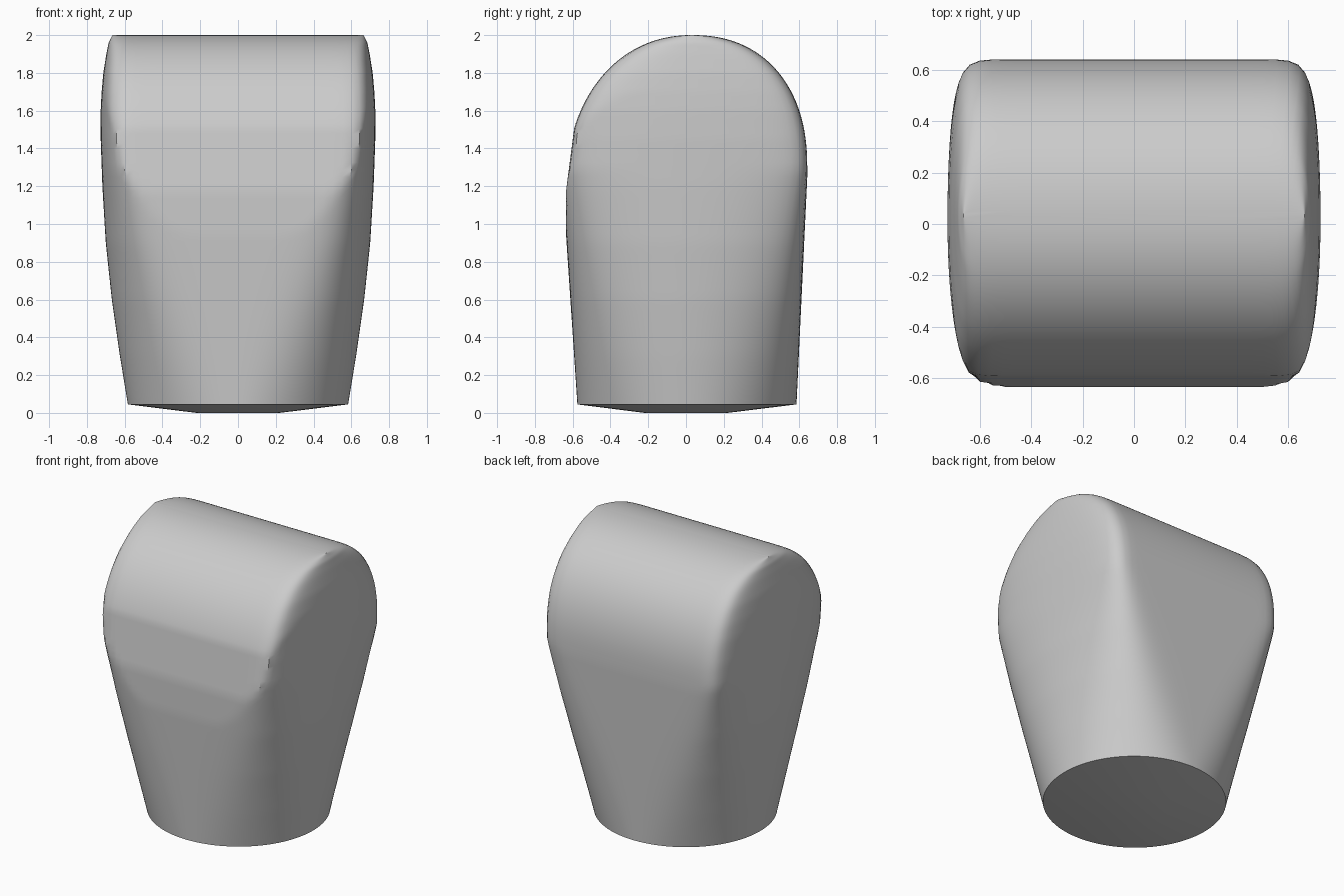
import bpy, bmesh, math

if "Cube" in bpy.data.objects:
    bpy.data.objects.remove(bpy.data.objects["Cube"])

RAYS = 144
BASE = 0.045          # height of the base rim
END_D = 0.92          # corner fullness of the broad upper section
FRONT_D = 0.88        # corner fullness of the front of the lower stem


def lerp_table(table, z):
    for (z0, a), (z1, b) in zip(table, table[1:]):
        if z <= z1:
            return a + (b - a) * (z - z0) / (z1 - z0)
    return table[-1][1]


# half width by height
WIDTH = [(0.045, .583), (.3, .625), (.6, .668), (.9, .70), (1.2, .718), (1.45, .727),
         (1.6, .727), (1.7, .722), (1.8, .713), (1.9, .697), (1.96, .685), (2.0, .665)]


def dome(z, zc, rz, ry, p):
    """Half depth of the rounded top at height z."""
    u = min(1, max(0, (z - zc) / rz))
    return ry * (1 - u ** p) ** (1 / p)


def stem_front(z):
    return -0.575 - 0.067 * (z - BASE)


def front(z):
    slope = -0.645 + 0.13 * (z - 1.1)
    return max(stem_front(z), slope, 0.03 - dome(z, 1.2, 0.8, 0.665, 2.12))


def back(z):
    stem = 0.585 + 0.057 * min(1, (z - BASE) / 1.2)
    return min(stem, 0.03 + dome(z, 1.3, 0.7, 0.612, 2.25))


def exponent(d):
    return math.log(1 - d * d) / math.log(d)


def section(z):
    """Outline at height z: round at the base, a bowed rounded block above."""
    w, f, b = lerp_table(WIDTH, z), front(z), back(z)
    mid, half = (f + b) / 2, (b - f) / 2
    s = min(1, (z - BASE) / 1.25)
    n_back = exponent(.7072 + (END_D - .7072) * s)
    n_front = exponent(.7072 + (FRONT_D - .7072) * s)
    n_cap = exponent(END_D)
    fl = stem_front(z)

    def inside(x, y):
        t = (y - mid) / half
        ax = abs(x) / w
        if y >= mid:
            return ax ** n_back + t * t < 1
        if z > 1.1 and ax ** n_cap + t * t >= 1:
            return False
        tl = (y - mid) / (mid - fl)
        return y > f and ax ** n_front + tl * tl < 1

    ring = []
    for i in range(RAYS):
        a = 2 * math.pi * i / RAYS
        dx, dy = w * math.cos(a), half * math.sin(a)
        lo, hi = 0.0, 1.6
        for _ in range(22):
            m = (lo + hi) / 2
            if inside(dx * m, mid + dy * m):
                lo = m
            else:
                hi = m
        ring.append((dx * lo, mid + dy * lo, z))
    return ring


# heights, packed closer together towards the rounded top
heights = [BASE + (1.4 - BASE) * i / 36 for i in range(36)]
heights += [1.4 + 0.5998 * math.sin(math.pi / 2 * i / 36) for i in range(37)]

bm = bmesh.new()
# shallow underside, then the rings of the body
rings = [[bm.verts.new((.22 * math.cos(2 * math.pi * i / RAYS),
                        .22 * math.sin(2 * math.pi * i / RAYS), 0)) for i in range(RAYS)]]
rings += [[bm.verts.new(p) for p in section(z)] for z in heights]
for r0, r1 in zip(rings, rings[1:]):
    for i in range(RAYS):
        j = (i + 1) % RAYS
        bm.faces.new((r0[i], r0[j], r1[j], r1[i]))
bm.faces.new(rings[0][::-1])
bm.faces.new(rings[-1])
bmesh.ops.recalc_face_normals(bm, faces=bm.faces)

mesh = bpy.data.meshes.new("rounded_cap")
bm.to_mesh(mesh)
bm.free()
body = bpy.data.objects.new("rounded_cap", mesh)
bpy.context.collection.objects.link(body)

grey = bpy.data.materials.new("plain_grey")
grey.diffuse_color = (0.6, 0.6, 0.6, 1)
grey.use_nodes = True
grey.node_tree.nodes["Principled BSDF"].inputs["Base Color"].default_value = grey.diffuse_color
mesh.materials.append(grey)

bpy.context.view_layer.objects.active = body
body.select_set(True)
bpy.ops.object.shade_smooth_by_angle(angle=math.radians(35))
